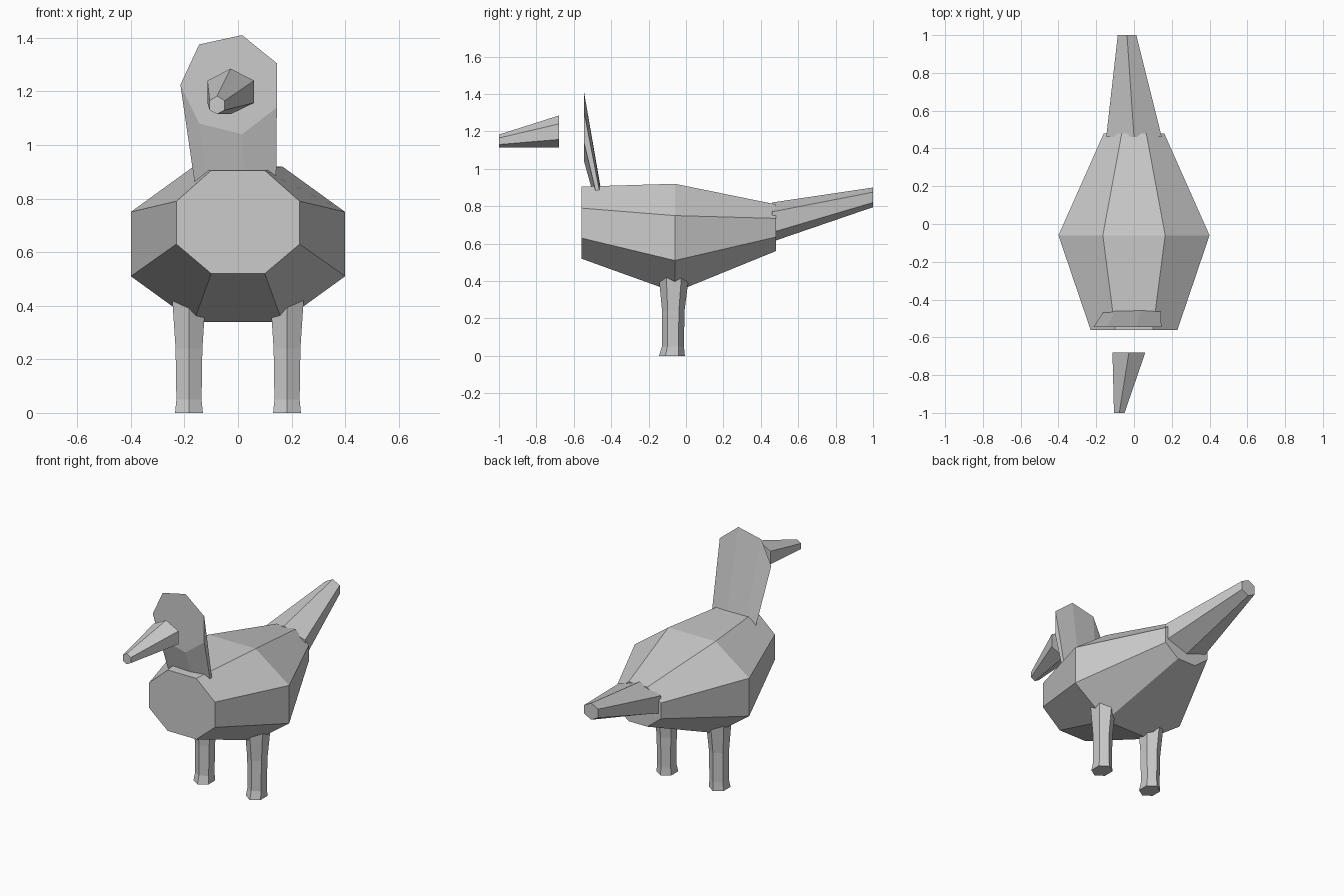
import bpy

cube = bpy.data.objects.get("Cube")
if cube:
    bpy.data.objects.remove(cube, do_unlink=True)

grey = bpy.data.materials.new("plain_grey")
grey.use_nodes = True
colour = (0.6, 0.6, 0.6, 1)
grey.diffuse_color = colour
grey.node_tree.nodes["Principled BSDF"].inputs["Base Color"].default_value = colour


def loft(name, rings):
    """Capped skin over rings that have equal numbers of points."""
    n = len(rings[0])
    verts = [p for ring in rings for p in ring]
    faces = [tuple(range(n))[::-1],
             tuple(range(len(verts) - n, len(verts)))]
    for r in range(len(rings) - 1):
        for i in range(n):
            j = (i + 1) % n
            a, b = r * n, (r + 1) * n
            faces.append((a + i, a + j, b + j, b + i))
    mesh = bpy.data.meshes.new(name)
    mesh.from_pydata(verts, [], faces)
    mesh.materials.append(grey)
    obj = bpy.data.objects.new(name, mesh)
    bpy.context.collection.objects.link(obj)
    # Consistent outward normals
    import bmesh
    bm = bmesh.new()
    bm.from_mesh(mesh)
    bmesh.ops.recalc_face_normals(bm, faces=bm.faces)
    bm.to_mesh(mesh)
    bm.free()
    return obj


def octagon(y, narrow, wide, bottom, low, high, top):
    right = [(narrow, top), (wide, high), (wide, low), (narrow, bottom)]
    left = [(-x, z) for x, z in reversed(right)]
    return [(x, y, z) for x, z in right + left]


def hexagon(y, cx, half_width, bottom, low, high, top):
    return [(cx, y, top), (cx + half_width, y, high), (cx + half_width, y, low),
            (cx, y, bottom), (cx - half_width, y, low), (cx - half_width, y, high)]


def leg_ring(side, z, cy, half_width, half_depth):
    cx = side * 0.183
    w, d = half_width, half_depth
    return [(cx, cy - d, z), (cx + w, cy - d / 2, z), (cx + w, cy + d / 2, z),
            (cx, cy + d, z), (cx - w, cy + d / 2, z), (cx - w, cy - d / 2, z)]


# Body: octagonal barrel, widest in the middle
loft("body", [octagon(-0.56, 0.10, 0.23, 0.52, 0.63, 0.79, 0.905),
              octagon(-0.06, 0.165, 0.40, 0.34, 0.51, 0.75, 0.92),
              octagon(0.48, 0.065, 0.16, 0.56, 0.635, 0.735, 0.81)])

# Neck and head: flat seven-sided face sweeping down into the body
outline = [(-0.215, 1.225), (-0.145, 1.375), (0.015, 1.41), (0.145, 1.305),
           (0.145, 1.14), (0.015, 1.04), (-0.145, 1.08)]
loft("neck_and_head",
     [[(x, -0.545, z) for x, z in outline],
      [(0.005 + (x + 0.035) * 0.75, -0.42, 0.64 + (z - 1.225) * 0.27)
       for x, z in outline]])

# Beak: floating taper in front of the head
loft("beak", [hexagon(-0.68, -0.027, 0.087, 1.115, 1.157, 1.24, 1.285),
              hexagon(-1.0, -0.078, 0.028, 1.115, 1.13, 1.165, 1.183)])

# Tail: taper rising backwards
loft("tail", [hexagon(0.46, 0.0, 0.147, 0.61, 0.66, 0.77, 0.82),
              hexagon(1.0, -0.037, 0.049, 0.795, 0.82, 0.875, 0.90)])

# Legs: six-sided, flaring at the foot and the hip
for side, label in ((1, "left"), (-1, "right")):
    loft(label + "_leg", [leg_ring(side, 0.0, -0.075, 0.052, 0.069),
                          leg_ring(side, 0.05, -0.07, 0.047, 0.059),
                          leg_ring(side, 0.24, -0.068, 0.05, 0.06),
                          leg_ring(side, 0.42, -0.065, 0.062, 0.08)])
